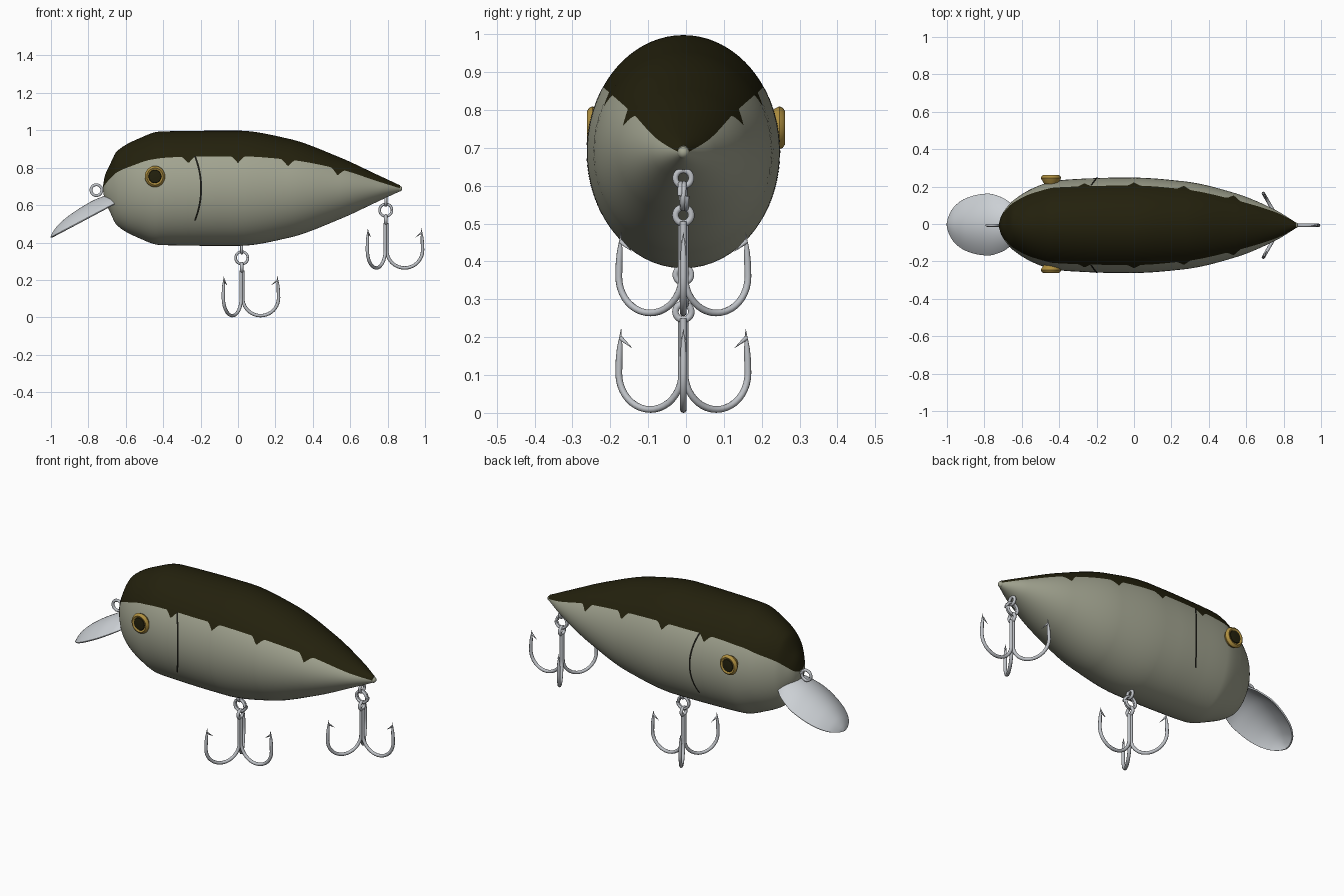
import bpy, bmesh, math
from mathutils import Vector

if "Cube" in bpy.data.objects:
    bpy.data.objects.remove(bpy.data.objects["Cube"])

YC = -0.007   # lure centre line in y
ZC = 0.69     # body axis height


def mat(name, r, g, b):
    m = bpy.data.materials.new(name)
    m.diffuse_color = (r, g, b, 1)
    m.use_nodes = True
    m.node_tree.nodes["Principled BSDF"].inputs["Base Color"].default_value = m.diffuse_color
    return m


BACK = mat("dark_olive", 0.017, 0.015, 0.004)
SIDE = mat("grey_green", 0.36, 0.37, 0.28)
STEEL = mat("steel", 0.52, 0.54, 0.57)
LIPM = mat("pale_metal", 0.60, 0.63, 0.66)
GOLD = mat("gold", 0.42, 0.27, 0.05)
BLACK = mat("black", 0.01, 0.01, 0.007)


def interp(tab, x):
    """Monotone cubic through (x, value) points."""
    n = len(tab)
    d = [(tab[i + 1][1] - tab[i][1]) / (tab[i + 1][0] - tab[i][0]) for i in range(n - 1)]
    tang = lambda i: d[0] if i == 0 else d[-1] if i == n - 1 else (
        0 if d[i - 1] * d[i] <= 0 else 2 * d[i - 1] * d[i] / (d[i - 1] + d[i]))
    i = max(k for k in range(n - 1) if k == 0 or x >= tab[k][0])
    h = tab[i + 1][0] - tab[i][0]
    t = min(1, max(0, (x - tab[i][0]) / h))
    return ((2*t**3 - 3*t*t + 1) * tab[i][1] + (t**3 - 2*t*t + t) * h * tang(i)
            + (3*t*t - 2*t**3) * tab[i + 1][1] + (t**3 - t*t) * h * tang(i + 1))


def finish(name, me, mats, angle=40):
    for m in mats:
        me.materials.append(m)
    me.shade_smooth()
    me.set_sharp_from_angle(angle=math.radians(angle))
    ob = bpy.data.objects.new(name, me)
    bpy.context.collection.objects.link(ob)
    return ob


def mesh_part(name, verts, faces, mats, idx=None, angle=40):
    me = bpy.data.meshes.new(name)
    me.from_pydata(verts, [], faces)
    if idx:
        me.polygons.foreach_set("material_index", idx)
    bm = bmesh.new()
    bm.from_mesh(me)
    bmesh.ops.recalc_face_normals(bm, faces=bm.faces)
    bm.to_mesh(me)
    bm.free()
    return finish(name, me, mats, angle)


def wire(name, paths, r):
    """Round wires; each path is (points, radius factors or None, closed)."""
    cu = bpy.data.curves.new(name, 'CURVE')
    cu.dimensions, cu.bevel_depth, cu.bevel_resolution = '3D', r, 3
    cu.use_fill_caps = True
    for pts, rad, closed in paths:
        sp = cu.splines.new('POLY')
        sp.points.add(len(pts) - 1)
        sp.use_cyclic_u = closed
        for i, p in enumerate(pts):
            sp.points[i].co = (*p, 1)
            sp.points[i].radius = rad[i] if rad else 1
    tmp = bpy.data.objects.new(name + "_tmp", cu)
    bpy.context.collection.objects.link(tmp)
    dg = bpy.context.evaluated_depsgraph_get()
    me = bpy.data.meshes.new_from_object(tmp.evaluated_get(dg))
    bpy.data.objects.remove(tmp)
    me.materials.clear()
    return finish(name, me, [STEEL], 60)


def circle(c, r, u, n=28):
    """Circle in the plane of z and horizontal direction u."""
    u = Vector(u)
    return [Vector(c) + r * (math.cos(a) * u + math.sin(a) * Vector((0, 0, 1)))
            for a in (2 * math.pi * k / n for k in range(n))]


# Body: elliptical rings, each split exactly at the painted edge
H = [(-.722, .012), (-.711, .07), (-.69, .115), (-.647, .198), (-.53, .266), (-.42, .303),
     (-.3, .306), (-.1, .308), (0, .308), (.27, .265), (.54, .167), (.754, .068), (.866, .016)]
W = [(-.722, .01), (-.711, .048), (-.69, .083), (-.647, .132), (-.53, .203), (-.42, .238),
     (-.3, .248), (-.1, .255), (0, .255), (.27, .235), (.54, .172), (.754, .083), (.866, .015)]
EDGE = [(-.722, .695), (-.69, .735), (-.647, .775), (-.556, .814), (-.47, .842), (-.38, .854),
        (-.2, .861), (0, .861), (.27, .843), (.54, .793), (.754, .725), (.866, .69)]


def paint_edge(x):
    z = interp(EDGE, x)
    for nx in (-.265, 0, .267, .533):        # scallop notches
        d = abs(x - nx) / .038
        if d < 1:
            z -= .037 * (1 - d) ** 1.3
    return z


xs = []
for (a, _), (b, _) in zip(H, H[1:]):
    n = max(3, math.ceil((b - a) / .008))
    xs += [a + (b - a) * k / n for k in range(n)]
xs.append(H[-1][0])
ND, NL = 24, 40
N = ND + NL
verts, faces, idx = [], [], []
for x in xs:
    h, w = interp(H, x), interp(W, x)
    t = math.asin(max(-.95, min(.95, (paint_edge(x) - ZC) / h)))
    angs = [t + (math.pi - 2 * t) * k / ND for k in range(ND)]
    angs += [math.pi - t + (math.pi + 2 * t) * k / NL for k in range(NL)]
    verts += [(x, YC + w * math.cos(a), ZC + h * math.sin(a)) for a in angs]
for i in range(len(xs) - 1):
    for k in range(N):
        j = (k + 1) % N
        faces.append((i*N + k, i*N + j, i*N + N + j, i*N + N + k))
        idx.append(0 if k < ND else 1)
faces += [tuple(range(N)), tuple(range((len(xs) - 1) * N, len(xs) * N))]
idx += [1, 1]
mesh_part("body", verts, faces, [BACK, SIDE], idx)

# Tail knob
bm = bmesh.new()
bmesh.ops.create_uvsphere(bm, u_segments=16, v_segments=10, radius=.016)
bmesh.ops.translate(bm, verts=bm.verts, vec=(.862, YC, .688))
me = bpy.data.meshes.new("tail_knob")
bm.to_mesh(me)
bm.free()
finish("tail_knob", me, [SIDE])

# Gill lines: thin curved strips lying on the body sides
for s, side in ((-1, "front"), (1, "back")):
    verts, M = [], 30
    for k in range(M + 1):
        z = .52 + .34 * k / M
        xm = -.197 - .033 * ((z - .69) / .17) ** 2
        for x in (xm - .005, xm + .005):
            h, w = interp(H, x), interp(W, x)
            c = math.sqrt(1 - ((z - ZC) / h) ** 2)
            nrm = Vector((0, s * c / w, (z - ZC) / h / h)).normalized()
            verts.append(Vector((x, YC + s * w * c, z)) + nrm * .003)
    faces = [(2*k, 2*k + 1, 2*k + 3, 2*k + 2) for k in range(M)]
    if s > 0:
        faces = [f[::-1] for f in faces]
    me = bpy.data.meshes.new("gill_line")
    me.from_pydata(verts, [], faces)
    finish("gill_line_" + side, me, [BLACK])

# Eyes: turned discs, dark pupil inside a gold rim
PROF = [(.001, .019), (.02, .0185), (.032, .017), (.034, .014), (.043, .018), (.05, .013),
        (.054, .004), (.05, -.006), (.035, -.03)]
for s, side in ((-1, "front"), (1, "back")):
    S = 36
    verts = [(-.444 + r * math.cos(2 * math.pi * k / S), s * (.243 + d),
              .753 + 1.05 * r * math.sin(2 * math.pi * k / S)) for r, d in PROF for k in range(S)]
    faces, idx = [tuple(range(S))], [1]
    for i in range(len(PROF) - 1):
        for k in range(S):
            j = (k + 1) % S
            faces.append((i*S + k, i*S + j, i*S + S + j, i*S + S + k))
            idx.append(1 if i < 3 else 0)
    faces.append(tuple(range((len(PROF) - 1) * S, len(PROF) * S)))
    idx.append(0)
    mesh_part("eye_" + side, verts, faces, [GOLD, BACK], idx)

# Diving lip: domed spoon shell
LIP = [(-.998, .004), (-.99, .038), (-.96, .092), (-.90, .137), (-.83, .158), (-.78, .163),
       (-.70, .14), (-.66, .11), (-.63, .075)]
verts, faces, A, B = [], [], 36, 24
for i in range(A + 1):
    x = -.998 + .368 * (i / A) ** 1.4
    w = interp(LIP, x)
    for k in range(B + 1):
        t = math.sin(math.pi * (k / B - .5))
        verts.append((x, YC + .004 + w * t, .427 + (x + .998) * .53 + .46 * w * (1 - t * t)))
for i in range(A):
    for k in range(B):
        a = i * (B + 1) + k
        faces.append((a, a + 1, a + B + 2, a + B + 1))
lip = mesh_part("diving_lip", verts, faces, [LIPM])
sol = lip.modifiers.new("thickness", 'SOLIDIFY')
sol.thickness, sol.offset = .008, 0

# Line tie at the nose
wire("line_tie", [(circle((-.757, YC, .68), .029, (1, 0, 0)), None, True),
                  ([(-.73, YC, .685), (-.66, YC, .685)], None, False)], .008)


# Treble hook set: body eye, split ring, hook eye and three barbed bends
def treble(name, x, z0):
    wire(name + "_body_eye", [(circle((x, YC, z0 + .365), .021, (0, 1, 0)), None, True),
                              ([(x, YC, z0 + .385), (x, YC, z0 + .43)], None, False)], .008)
    coil = []
    for k in range(61):
        a = 4 * math.pi * k / 60
        coil.append((x + .033 * math.cos(a), YC - .009 + .018 * k / 60, z0 + .318 + .033 * math.sin(a)))
    wire(name + "_split_ring", [(coil, None, False)], .007)
    paths = [(circle((x, YC, z0 + .267), .021, (0, 1, 0)), None, True)]
    bend = [(.006, .25), (.006, .105)]
    bend += [(.101 - .096 * math.cos(math.pi * k / 20), .105 - .096 * math.sin(math.pi * k / 20))
             for k in range(1, 21)]
    bend += [(.196, .14), (.194, .17), (.19, .222)]
    rad = [1] * 23 + [.85, .05]
    for q in range(3):
        a = q * 2 * math.pi / 3
        place = lambda p: (x + p[0] * math.cos(a), YC + p[0] * math.sin(a), z0 + p[1])
        paths.append(([place(p) for p in bend], rad, False))
        paths.append(([place(p) for p in ((.192, .198), (.157, .172))], [.7, .05], False))
    wire(name + "_hook", paths, .009)


treble("belly", .02, 0)
treble("tail", .79, .255)
